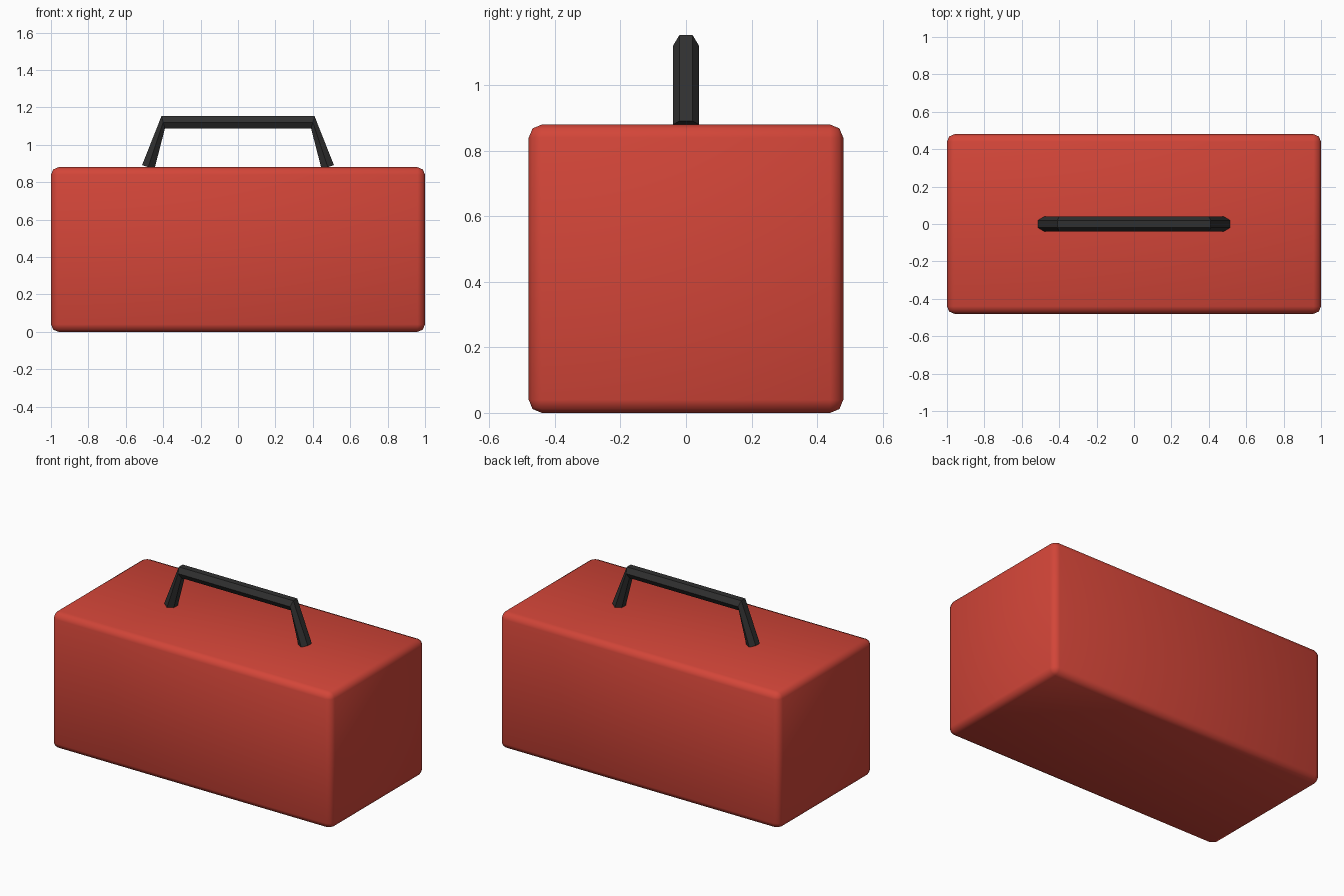
import bpy, bmesh, math
from mathutils import Vector

if "Cube" in bpy.data.objects:
    bpy.data.objects.remove(bpy.data.objects["Cube"])


def make_object(name, bm, color, smooth):
    bmesh.ops.recalc_face_normals(bm, faces=bm.faces)
    for f in bm.faces:
        f.smooth = smooth
    mesh = bpy.data.meshes.new(name)
    bm.to_mesh(mesh)
    bm.free()
    mat = bpy.data.materials.new(name + "_paint")
    mat.diffuse_color = color
    mat.use_nodes = True
    mat.node_tree.nodes["Principled BSDF"].inputs["Base Color"].default_value = mat.diffuse_color
    mesh.materials.append(mat)
    obj = bpy.data.objects.new(name, mesh)
    bpy.context.collection.objects.link(obj)
    return obj


# Box body with softly rounded edges
bm = bmesh.new()
bmesh.ops.create_cube(bm, size=1)
for v in bm.verts:
    v.co = Vector((v.co.x * 2, v.co.y * 0.96, (v.co.z + 0.5) * 0.88))
bmesh.ops.bevel(bm, geom=bm.edges[:], offset=0.04, segments=2,
                profile=0.5, affect='EDGES')
make_object("box_body", bm, (0.65, 0.06, 0.04, 1), True)

# Carrying handle: six-sided bar swept along an arch
path = [Vector(p) for p in ((-0.48, 0, 0.88), (-0.40, 0, 1.12),
                            (0.40, 0, 1.12), (0.48, 0, 0.88))]
side, radius, sides = Vector((0, 1, 0)), 0.04, 6
bm = bmesh.new()
rings = []
for i, p in enumerate(path):
    tangent = (path[min(i + 1, 3)] - path[max(i - 1, 0)]).normalized()
    up = tangent.cross(side)
    angles = [math.tau * k / sides for k in range(sides)]
    rings.append([bm.verts.new(p + radius * (math.cos(a) * side + math.sin(a) * up))
                  for a in angles])
for a, b in zip(rings, rings[1:]):
    for k in range(sides):
        n = (k + 1) % sides
        bm.faces.new((a[k], a[n], b[n], b[k]))
bm.faces.new(rings[0])
bm.faces.new(rings[-1])
make_object("handle", bm, (0.03, 0.03, 0.03, 1), False)
